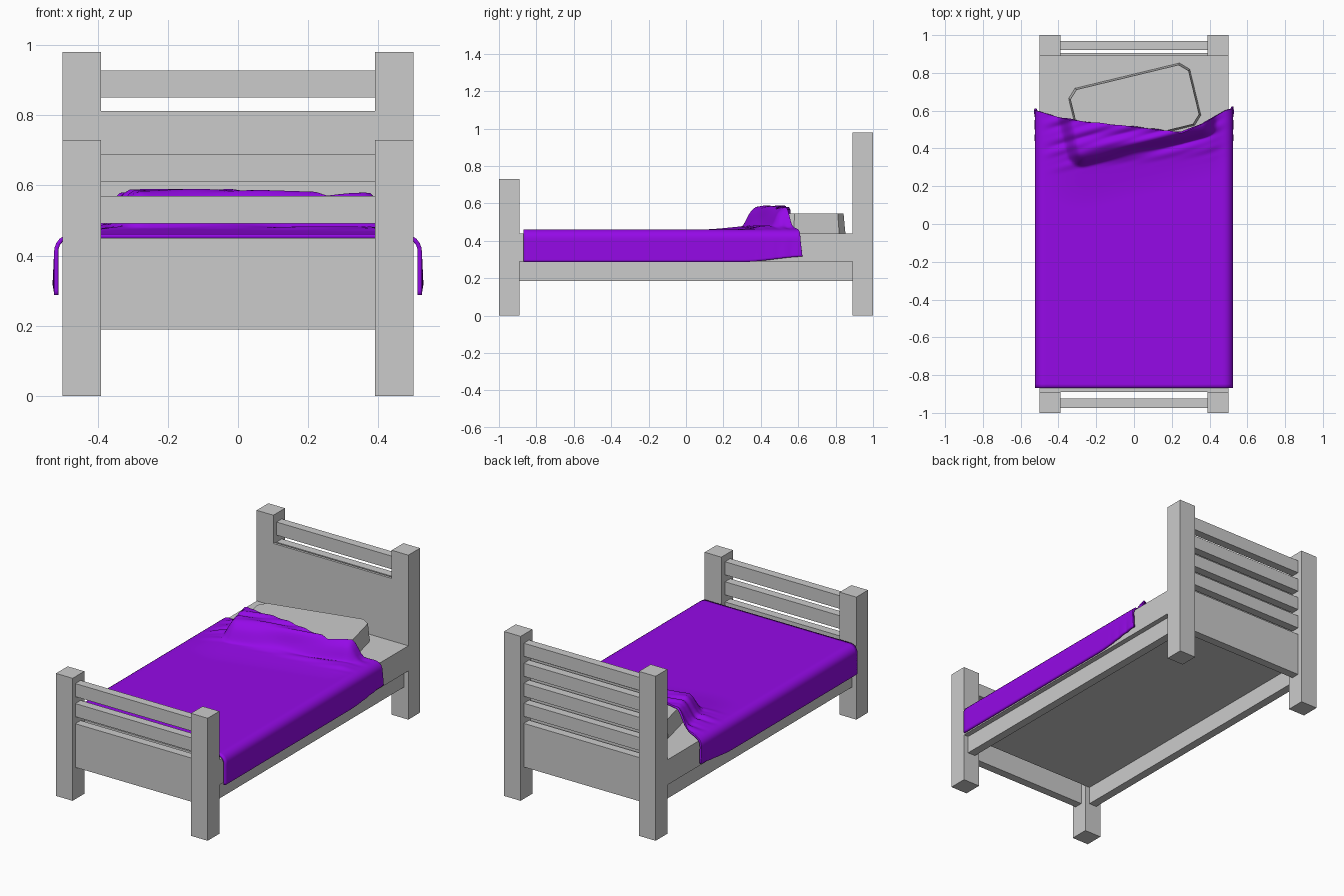
import bpy, bmesh, math
from mathutils import Matrix

if "Cube" in bpy.data.objects:
    bpy.data.objects.remove(bpy.data.objects["Cube"])


def box(name, x0, x1, y0, y1, z0, z1):
    bm = bmesh.new()
    bmesh.ops.create_cube(bm, size=1)
    for v in bm.verts:
        v.co = ((x0 + x1) / 2 + v.co.x * (x1 - x0),
                (y0 + y1) / 2 + v.co.y * (y1 - y0),
                (z0 + z1) / 2 + v.co.z * (z1 - z0))
    return finish(name, bm)


def finish(name, bm):
    me = bpy.data.meshes.new(name)
    bm.to_mesh(me)
    bm.free()
    ob = bpy.data.objects.new(name, me)
    bpy.context.collection.objects.link(ob)
    return ob


def smooth(t):
    t = min(max(t, 0), 1)
    return t * t * (3 - 2 * t)


# Posts and side rails, mirrored left and right
for side, s in (("left", -1), ("right", 1)):
    a, b = sorted((0.39 * s, 0.5 * s))
    box(side + "_front_post", a, b, -1, -0.89, 0, 0.73)
    box(side + "_back_post", a, b, 0.89, 1, 0, 0.98)
    a, b = sorted((0.42 * s, 0.47 * s))
    box(side + "_side_rail", a, b, -0.9, 0.9, 0.185, 0.292)

# Footboard and headboard: low panel plus evenly spaced slats
for name, y, count in (("footboard", -0.95, 2), ("headboard", 0.945, 4)):
    box(name + "_panel", -0.4, 0.4, y - 0.025, y + 0.025, 0.19, 0.45)
    for i in range(count):
        z = 0.492 + 0.1193 * i
        box(f"{name}_slat_{i + 1}", -0.4, 0.4, y - 0.025, y + 0.025, z, z + 0.078)
box("headboard_backing", -0.39, 0.39, 0.89, 0.905, 0.43, 0.812)

# Mattress
box("mattress", -0.5, 0.5, -0.89, 0.89, 0.29, 0.44)

# Pillow: block with chamfered corners, slightly tapered to the top, turned askew
PX, PY, PA = 0.004, 0.62, math.radians(13.6)
pillow = box("pillow", -0.33, 0.33, -0.17, 0.17, 0.44, 0.547)
bm = bmesh.new()
bm.from_mesh(pillow.data)
upright = [e for e in bm.edges if abs(e.verts[0].co.z - e.verts[1].co.z) > 0.05]
bmesh.ops.bevel(bm, geom=upright, offset=0.045, segments=1, affect='EDGES')
for v in bm.verts:
    if v.co.z > 0.5:
        v.co.x *= 0.975
        v.co.y *= 0.95
bm.transform(Matrix.Translation((PX, PY, 0)) @ Matrix.Rotation(PA, 4, 'Z'))
bm.to_mesh(pillow.data)
bm.free()

# Blanket: grid draped over the mattress and the lower part of the pillow
EDGE = [(-0.53, 0.605), (-0.4, 0.565), (-0.25, 0.54), (0, 0.515),
        (0.25, 0.485), (0.36, 0.53), (0.48, 0.60), (0.53, 0.615)]


def edge_y(x):
    for (xa, ya), (xb, yb) in zip(EDGE, EDGE[1:]):
        if x <= xb:
            return ya + (yb - ya) * max(0, (x - xa) / (xb - xa))
    return EDGE[-1][1]


def section(s):
    # flat top, rounded corner, then hanging side: returns x, z, drop fraction
    flat, r, drop = 0.475, 0.043, 0.125
    a, sg = abs(s), math.copysign(1, s)
    if a < flat:
        return s, 0.455, 0
    ang = (a - flat) / r
    if ang < math.pi / 2:
        return sg * (flat + r * math.sin(ang)), 0.455 - r + r * math.cos(ang), 0
    d = a - flat - r * math.pi / 2
    return sg * (flat + r), 0.455 - r - d, d / drop


def lift(x, y):
    # height over the pillow, with a gentle tail and diagonal wrinkles
    dx, dy = x - PX, y - PY
    u = abs(dx * math.cos(PA) + dy * math.sin(PA)) - 0.325
    v = abs(-dx * math.sin(PA) + dy * math.cos(PA)) - 0.165
    d = math.hypot(max(u, 0), max(v, 0))
    top = smooth((0.5 - abs(x)) / 0.12)
    h = 0.095 * (1 - smooth((d - 0.01) / 0.075)) + 0.02 * (1 - smooth(d / 0.3))
    band = smooth((y - 0.26 - 0.1 * (x + 0.3)) / 0.12)
    w = math.sin(75 * (y - 0.22 * x) + 2.5 * math.sin(5 * x)) \
        + 0.6 * math.sin(120 * (y - 0.33 * x) + 1.5)
    return top * (h + band * 0.0045 * (w + 1.5))


NX, NY, HALF = 100, 110, 0.475 + 0.043 * math.pi / 2 + 0.125
bm = bmesh.new()
rows = []
for j in range(NY + 1):
    t = 1 - (1 - j / NY) ** 1.6
    row = []
    for i in range(NX + 1):
        x, z, drop = section(-HALF + 2 * HALF * i / NX)
        y = -0.868 + (edge_y(x) + 0.868 + 0.01 * drop) * t
        near = smooth((y - 0.3) / 0.35)
        z += lift(x, y) + 0.03 * drop * near
        x += math.copysign(0.005 * drop * near * math.sin(45 * y), x)
        row.append(bm.verts.new((x, y, z)))
    rows.append(row)
for r0, r1 in zip(rows, rows[1:]):
    for i in range(NX):
        bm.faces.new((r0[i], r0[i + 1], r1[i + 1], r1[i]))
blanket = finish("blanket", bm)
mod = blanket.modifiers.new("thickness", 'SOLIDIFY')
mod.thickness = 0.012
mod.offset = 0
mat = bpy.data.materials.new("purple_cloth")
mat.diffuse_color = (0.3, 0.003, 0.8, 1)
mat.use_nodes = True
mat.node_tree.nodes["Principled BSDF"].inputs["Base Color"].default_value = mat.diffuse_color
blanket.data.materials.append(mat)
bpy.context.view_layer.objects.active = blanket
blanket.select_set(True)
bpy.ops.object.shade_smooth_by_angle(angle=math.radians(40))
